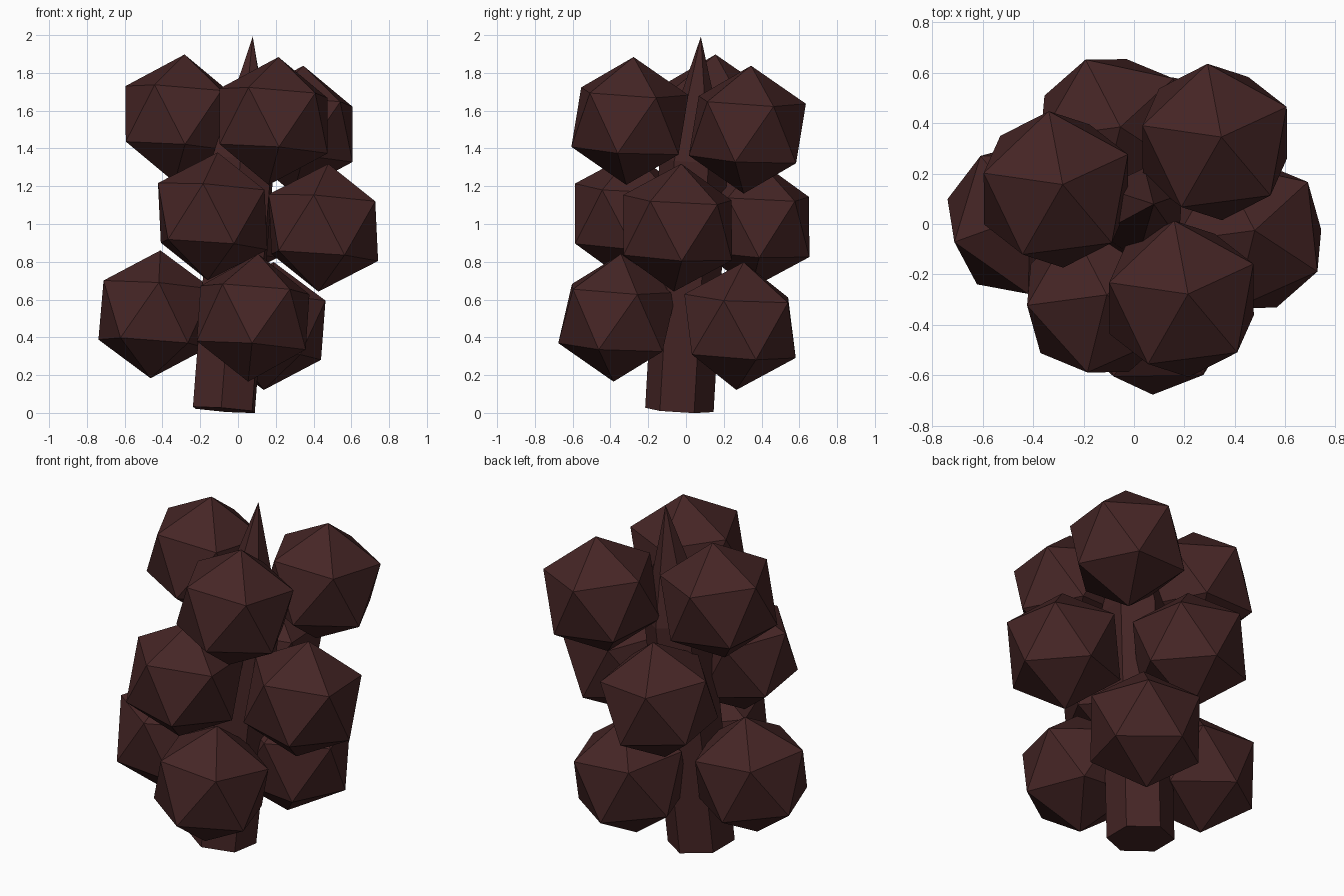
import bpy, bmesh
from math import radians
from mathutils import Matrix, Vector

if "Cube" in bpy.data.objects:
    bpy.data.objects.remove(bpy.data.objects["Cube"])

# One flat colour for the whole plant
mat = bpy.data.materials.new("dark maroon")
mat.diffuse_color = (0.060, 0.0185, 0.0185, 1)
mat.use_nodes = True
mat.node_tree.nodes["Principled BSDF"].inputs["Base Color"].default_value = mat.diffuse_color

# The whole plant leans slightly towards +x and +y
LEAN = Vector((0.0775, 0.0575, 1))
TILT = Vector((0, 0, 1)).rotation_difference(LEAN).to_matrix().to_4x4()


def placed(centre, turn):
    return Matrix.Translation(centre) @ TILT @ Matrix.Rotation(radians(turn), 4, 'Z')


def finish(bm, name):
    bmesh.ops.recalc_face_normals(bm, faces=bm.faces)
    mesh = bpy.data.meshes.new(name)
    bm.to_mesh(mesh)
    bm.free()
    mesh.materials.append(mat)
    bpy.context.collection.objects.link(bpy.data.objects.new(name, mesh))


# Stem: six-sided post with a long pointed tip
STEM_R, SHOULDER, LENGTH = 0.182, 1.33, 1.985
bm = bmesh.new()
bmesh.ops.create_cone(bm, cap_ends=True, segments=6, radius1=STEM_R,
                      radius2=STEM_R, depth=SHOULDER,
                      matrix=Matrix.Translation((0, 0, SHOULDER / 2)))
top = max(bm.faces, key=lambda f: f.calc_center_median().z)
tip = bmesh.ops.poke(bm, faces=[top])["verts"][0]
tip.co.z = LENGTH
bm.transform(placed((-0.075, -0.035, 0.016), 25.5 + 30))
finish(bm, "stem")

# Buds: three tiers of three, each bud (x, y, turn)
TIERS = {
    "lower_bud": (0.489, [(-0.437, 0.018, 55), (0.08, -0.364, 19), (0.163, 0.286, 54)]),
    "middle_bud": (1.013, [(-0.134, -0.30, 42), (0.452, -0.045, 42), (-0.08, 0.365, 42)]),
    "upper_bud": (1.543, [(-0.309, 0.137, 25.5), (0.188, -0.297, 25.5), (0.32, 0.325, 25.5)]),
}
for name, (height, buds) in TIERS.items():
    for i, (x, y, turn) in enumerate(buds, 1):
        z = height - LEAN.x * x - LEAN.y * y
        bm = bmesh.new()
        bmesh.ops.create_icosphere(bm, subdivisions=1, radius=0.34)
        bm.transform(placed((x, y, z), turn))
        finish(bm, f"{name}_{i}")
